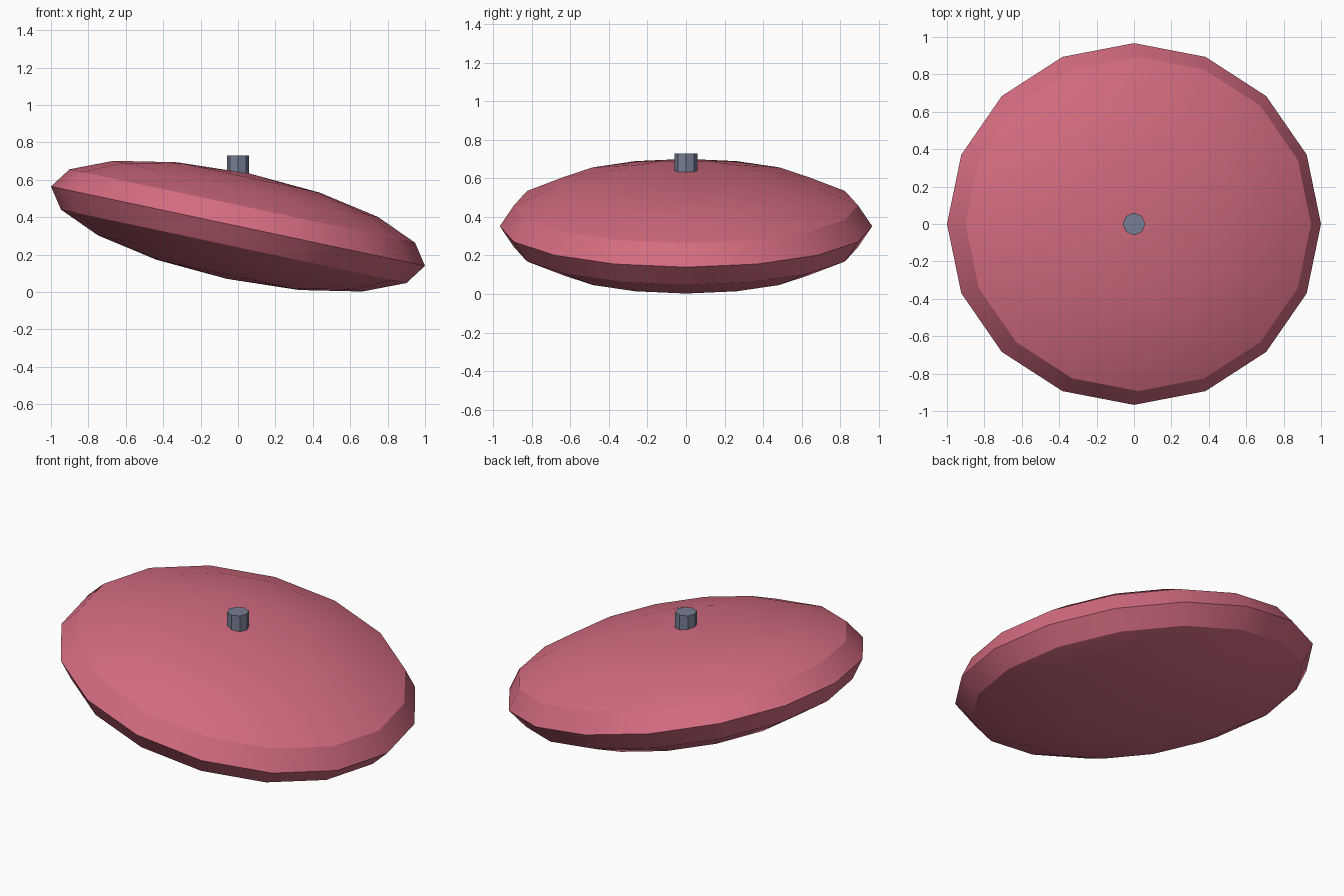
import bpy
from math import radians

cube = bpy.data.objects.get("Cube")
if cube:
    bpy.data.objects.remove(cube, do_unlink=True)


def make_material(name, rgb):
    mat = bpy.data.materials.new(name)
    mat.use_nodes = True
    mat.diffuse_color = (*rgb, 1)
    mat.node_tree.nodes["Principled BSDF"].inputs["Base Color"].default_value = (*rgb, 1)
    return mat


def finish(name, mat):
    obj = bpy.context.object
    obj.name = obj.data.name = name
    obj.data.materials.append(mat)
    bpy.ops.object.shade_smooth_by_angle(angle=radians(30))
    return obj


rose = make_material("rose red", (0.658, 0.15, 0.216))
steel = make_material("blue grey steel", (0.181, 0.209, 0.292))

# Tilted lens-shaped disc: a flattened low-poly sphere
bpy.ops.mesh.primitive_uv_sphere_add(segments=16, ring_count=8, radius=1,
                                     location=(0, 0, 0.352),
                                     rotation=(0, radians(12), 0))
disc = bpy.context.object
disc.scale = (1.022, 0.967, 0.288)
bpy.ops.object.transform_apply(location=False, rotation=False, scale=True)
finish("cymbal_disc", rose)

# Upright eight-sided peg through the middle of the disc
bpy.ops.mesh.primitive_cylinder_add(vertices=8, radius=0.06, depth=0.13,
                                    location=(0, 0, 0.665))
finish("top_peg", steel)
